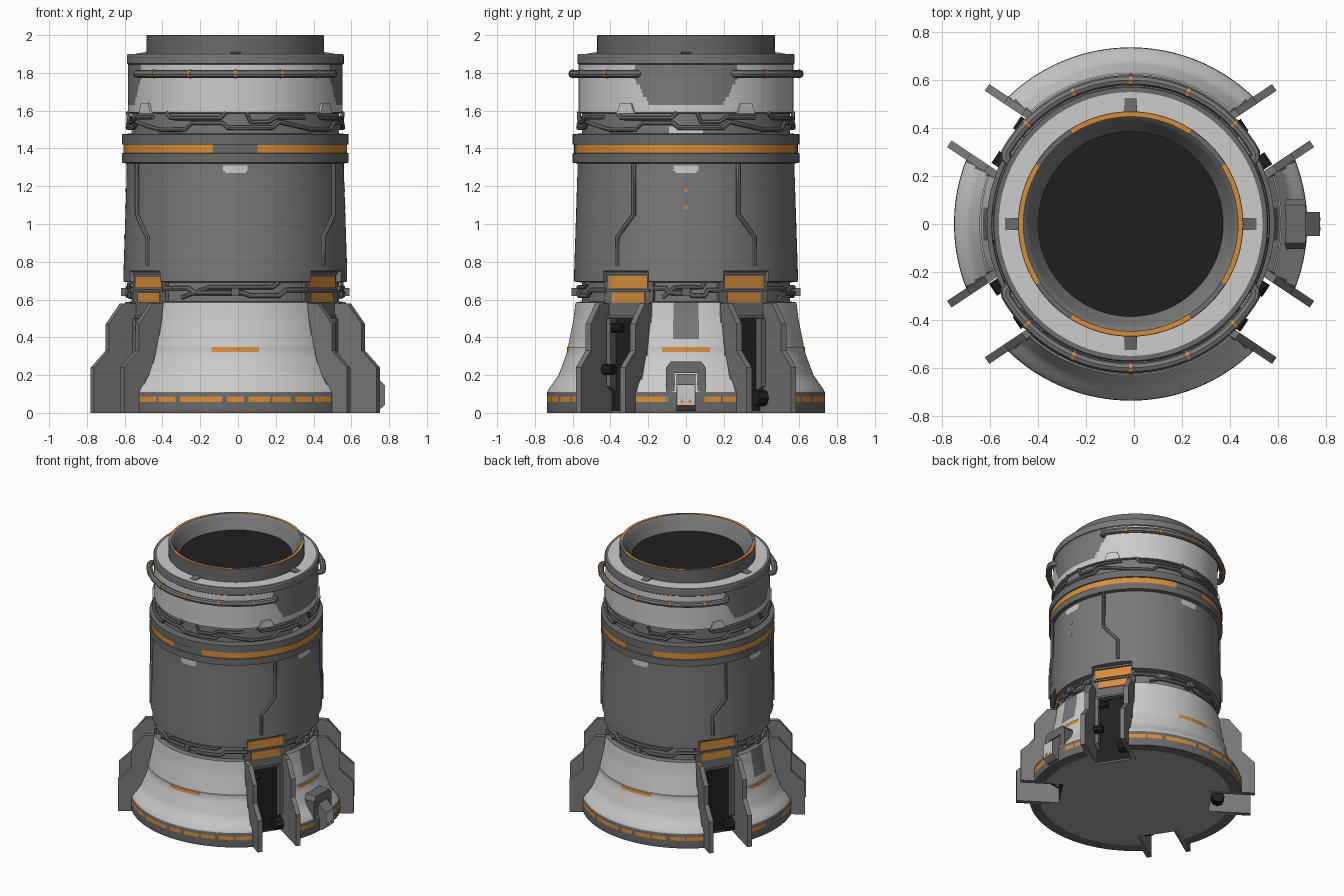
import bpy, bmesh, math
from mathutils import Vector

if "Cube" in bpy.data.objects:
    bpy.data.objects.remove(bpy.data.objects["Cube"])

def material(name, r, g, b):
    m = bpy.data.materials.new(name)
    m.diffuse_color = (r, g, b, 1)
    m.use_nodes = True
    m.node_tree.nodes["Principled BSDF"].inputs["Base Color"].default_value = m.diffuse_color
    return m

GREY = material("hull grey", .19, .19, .19)
DARK = material("trim dark grey", .145, .145, .145)
LIGHT = material("light panel grey", .6, .6, .6)
ORANGE = material("orange", .68, .27, .045)
BLACK = material("black", .014, .014, .014)
UNDER = material("underside grey", .36, .36, .36)
MATS = [GREY, DARK, LIGHT, ORANGE, BLACK, UNDER]
BAY = 33.7
BAYS = [BAY, 180 - BAY, 180 + BAY, 360 - BAY]
SIDES = [0, 90, 180, 270]

def finish(name, bm, mats, smooth=True):
    bmesh.ops.recalc_face_normals(bm, faces=bm.faces)
    me = bpy.data.meshes.new(name)
    bm.to_mesh(me)
    bm.free()
    for m in mats:
        me.materials.append(m)
    ob = bpy.data.objects.new(name, me)
    bpy.context.collection.objects.link(ob)
    if smooth:
        bpy.ops.object.select_all(action='DESELECT')
        ob.select_set(True)
        bpy.context.view_layer.objects.active = ob
        bpy.ops.object.shade_smooth_by_angle(angle=math.radians(28))
    return ob

def frame(x, y, deg):
    """Distance along a direction, and offset across it."""
    a = math.radians(deg)
    return x * math.cos(a) + y * math.sin(a), -x * math.sin(a) + y * math.cos(a)

def world(d, t, z, deg):
    a = math.radians(deg)
    return Vector((d * math.cos(a) - t * math.sin(a), d * math.sin(a) + t * math.cos(a), z))

def prism(name, pts, lo, hi, deg, mat, side_view=True):
    """Outline (d,z) extruded across t, or outline (t,z) extruded along d."""
    bm = bmesh.new()
    rows = []
    for e in (lo, hi):
        rows.append([bm.verts.new(world(p, e, z, deg) if side_view else world(e, p, z, deg)) for p, z in pts])
    n = len(pts)
    bm.faces.new(rows[0])
    bm.faces.new(rows[1])
    for i in range(n):
        j = (i + 1) % n
        bm.faces.new((rows[0][i], rows[0][j], rows[1][j], rows[1][i]))
    return finish(name, bm, [mat], False)

def rect(a, b, c, d):
    return [(a, c), (b, c), (b, d), (a, d)]

def tube(name, pts, radius, mat, r=.57):
    """Pipe wrapped round the hull through (angle, z[, r]) points."""
    pts = [(p[0], p[1], p[2] if len(p) > 2 else r) for p in pts]
    path = [pts[0]]
    for p, q in zip(pts, pts[1:]):
        n = max(1, int(abs(q[0] - p[0]) / 3))
        path += [tuple(p[k] + (q[k] - p[k]) * i / n for k in range(3)) for i in range(1, n + 1)]
    cu = bpy.data.curves.new(name, 'CURVE')
    cu.dimensions = '3D'
    cu.bevel_depth = radius
    cu.bevel_resolution = 2
    cu.use_fill_caps = True
    sp = cu.splines.new('POLY')
    sp.points.add(len(path) - 1)
    for s, (a, z, rr) in zip(sp.points, path):
        s.co = (*world(rr, 0, z, a), 1)
    cu.materials.append(mat)
    ob = bpy.data.objects.new(name, cu)
    bpy.context.collection.objects.link(ob)
    bpy.ops.object.select_all(action='DESELECT')
    ob.select_set(True)
    bpy.context.view_layer.objects.active = ob
    bpy.ops.object.convert(target='MESH')
    bpy.ops.object.shade_smooth_by_angle(angle=math.radians(40))

# Hull: one turned profile, flattened in at the four bays
profile = [(0, 0), (.66, 0), (.735, 0), (.737, .01), (.737, .058), (.737, .086), (.735, .11), (.728, .125),
           (.675, .2), (.645, .28), (.631, .322), (.631, .348), (.625, .35), (.605, .45), (.595, .5), (.585, .585),
           (.55, .59), (.55, .69), (.592, .695), (.592, .749), (.592, .751), (.575, 1.27), (.575, 1.28),
           (.575, 1.29), (.575, 1.31), (.575, 1.32), (.6, 1.325), (.6, 1.374), (.592, 1.376), (.592, 1.42),
           (.6, 1.422), (.6, 1.475), (.55, 1.48), (.55, 1.515), (.55, 1.585), (.568, 1.59), (.568, 1.63),
           (.568, 1.845), (.574, 1.85), (.574, 1.893), (.57, 1.9), (.55, 1.9), (.47, 1.9), (.47, 1.998),
           (.468, 2), (.448, 2), (.436, 1.99), (.386, 1.9), (0, 1.9)]

def hull_colour(c):
    x, y, z = c
    r = math.hypot(x, y)
    side = abs(x) > abs(y)
    s = abs(y) if side else abs(x)               # offset from nearest axis
    t = min((abs(frame(x, y, b)[1]) for b in BAYS if frame(x, y, b)[0] > 0), default=9)
    if 1.88 < z < 1.902 and r < .38:
        return BLACK
    if z > 1.9 and .447 < r < .471:
        return ORANGE if z > 1.9985 and s < r * math.sin(math.radians(33)) else DARK
    if z > 1.9 and r < .447:
        return GREY
    if z > 1.899:
        return LIGHT if .47 < r < .552 else DARK
    if z > 1.845:
        return GREY
    if z > 1.588:
        patch = side and z > 1.63 and s < min(.27, .19 + (z - 1.63) * .6)
        return GREY if patch else LIGHT
    if z > 1.478:
        return LIGHT if side and z < 1.515 and s < .1 - (z - 1.48) * .7 else GREY
    if z > 1.322:
        if 1.376 < z < 1.42:
            return DARK if not side and s < .12 else ORANGE
        return DARK
    if z > .69:
        return LIGHT if 1.27 < z < 1.311 and s < min(.07, .045 + (z - 1.27) * 1.5) else GREY
    if z > .585:
        return GREY
    if t < .15 and z < .5 and r < .56 and z > .01:
        return BLACK
    if z < .004 and r < .66:
        return UNDER
    if z < .01 or t < .162:
        return DARK
    if .058 < z < .086:
        deg = math.degrees(math.asin(min(1, s / r)))
        return ORANGE if (deg + 5) % 10 < 9 and not (side and s < .1) else DARK
    if z < .11:
        return DARK
    if .322 < z < .348 and s < .125:
        return ORANGE
    if side and s < .07 and z > .38 + max(0, s - .045):
        return GREY
    return LIGHT

rings = [profile[0]]
for p, q in zip(profile, profile[1:]):
    n = max(1, int(abs(q[1] - p[1]) / .02))
    rings += [(p[0] + (q[0] - p[0]) * i / n, p[1] + (q[1] - p[1]) * i / n) for i in range(1, n + 1)]
SEG = 360
bm = bmesh.new()
grid = []
for r, z in rings:
    row = []
    for i in range(SEG):
        co = world(r, 0, z, (i + .5) * 360 / SEG)
        for b in BAYS:
            d, t = frame(co.x, co.y, b)
            if d > .52 and abs(t) < .14 and z < .75:
                co = world(.52, t, z, b)
        row.append(bm.verts.new(co))
    grid.append(row)
for a, b in zip(grid, grid[1:]):
    for i in range(SEG):
        j = (i + 1) % SEG
        f = bm.faces.new((a[i], a[j], b[j], b[i]))
        f.material_index = MATS.index(hull_colour(f.calc_center_median()))
bmesh.ops.remove_doubles(bm, verts=bm.verts, dist=1e-5)
finish("hull", bm, MATS)

# Bays: buttress fins, lamp box, dark machinery
fin = [(.5, 0), (.815, 0), (.815, .24), (.72, .33), (.72, .47), (.63, .58), (.5, .58)]
for b in BAYS:
    for s in (-1, 1):
        prism("buttress_fin", fin, s * .125, s * .158, b, GREY)
        prism("bay_inner_rib", [(.5, .1), (.57, .14), (.57, .5), (.5, .5)], s * .1, s * .126, b, DARK)
    hood = [(-.155, .5), (.155, .5), (.155, .72), (.13, .748), (-.13, .748), (-.155, .72)]
    prism("lamp_box", hood, .45, .548, b, DARK, False)
    for z in (.505, .64, .732):
        prism("lamp_box_bar", rect(-.14, .14, z, z + .014), .545, .558, b, DARK, False)
    prism("upper_lamp", rect(-.125, .125, .662, .725), .546, .554, b, ORANGE, False)
    prism("lower_lamp", rect(-.105, .105, .584, .637), .546, .554, b, ORANGE, False)
    for d, t, z, r in ((.6, -.09, .23, .03), (.58, .08, .08, .045), (.55, -.07, .45, .025)):
        disc = [(d + r * math.cos(k * math.pi / 4), z + r * math.sin(k * math.pi / 4)) for k in range(8)]
        prism("bay_machinery", disc, t - .03, t + .03, b, BLACK)
    # Light clamp above the pipe band
    prism("collar_clamp", [(-.055, 1.585), (.055, 1.585), (.035, 1.64), (-.035, 1.64)], .55, .578, b, LIGHT, False)
    m = 1 if b in (BAYS[0], BAYS[2]) else -1
    base = b - m * BAY
    tube("hull_conduit", [(base + m * a, z) for a, z in ((28, 1.32), (28, 1.05), (38, .93), (38, .78))],
         .012, GREY, .59)

# Pipework in the two recessed bands
for a in SIDES:
    tube("upper_pipe", [(a + p, z) for p, z in ((-45, 1.5), (-28, 1.5), (-24, 1.535), (-7, 1.535), (-4, 1.51),
                                                (20, 1.51), (24, 1.54), (45, 1.5))], .012, GREY)
    tube("upper_pipe", [(a + p, z) for p, z in ((-40, 1.59), (-37, 1.56), (-8, 1.56), (-5, 1.59))], .011, GREY)
    tube("upper_pipe", [(a + p, z) for p, z in ((6, 1.59), (8, 1.54), (18, 1.54), (22, 1.565), (40, 1.565))],
         .011, GREY)
    w = 1 if a in (90, 270) else .42
    tube("lower_pipe", [(a + p * w, z) for p, z in ((-42, .66), (-26, .66), (-22, .635), (4, .635), (8, .62),
                                                    (24, .62), (28, .65), (42, .65))], .013, GREY)
    tube("lower_pipe", [(a + p * w, z) for p, z in ((-30, .61), (-14, .665), (20, .665), (24, .69))], .011, GREY)
    prism("pipe_clip", rect(-.02, .02, .62, .66), .54, .605, a, DARK, False)
    prism("rim_key", [(.46, 1.89), (.525, 1.89), (.525, 1.902), (.46, 1.912)], -.026, .026, a, DARK)

# Small marker lights, flush with the hull
for a, heights in ((0, (1.08, 1.17)), (180, (.92, 1.08, 1.17))):
    for z in heights:
        skin = .592 - (z - .751) * .0327
        prism("marker_light", rect(-.008, .008, z, z + .018), skin - .005, skin + .002, a, ORANGE, False)

# Hand rails on front and back of the head
for a in (90, 270):
    tube("rail", [(a - 63.5, 1.795, .555), (a - 62, 1.795, .59), (a - 60, 1.795, .6), (a + 60, 1.795, .6),
                  (a + 62, 1.795, .59), (a + 63.5, 1.795, .555)], .021, GREY)
    for p in (-46, -23.5, 0, 23.5, 46):
        tube("rail_clip", [(a + p - .6, 1.795), (a + p + .6, 1.795)], .024, ORANGE, .6)

# Service port on the right side
arch = [(-.105, 0), (-.06, 0), (-.06, .21), (.06, .21), (.06, 0), (.105, 0), (.105, .24), (.08, .272),
        (-.08, .272), (-.105, .24)]
prism("port_frame", arch, .64, .73, 0, DARK, False)
prism("port_block", [(.6, .01), (.755, .01), (.79, .04), (.79, .15), (.73, .205), (.6, .205)], -.05, .05, 0, GREY)
prism("port_face", rect(-.045, .045, .042, .148), .785, .791, 0, LIGHT, False)
for t in (-.02, .02):
    prism("port_light", rect(t - .008, t + .008, .05, .07), .788, .793, 0, ORANGE, False)

# The hull axis sits slightly left of centre because of the port
for ob in bpy.data.objects:
    ob.location.x -= .014
